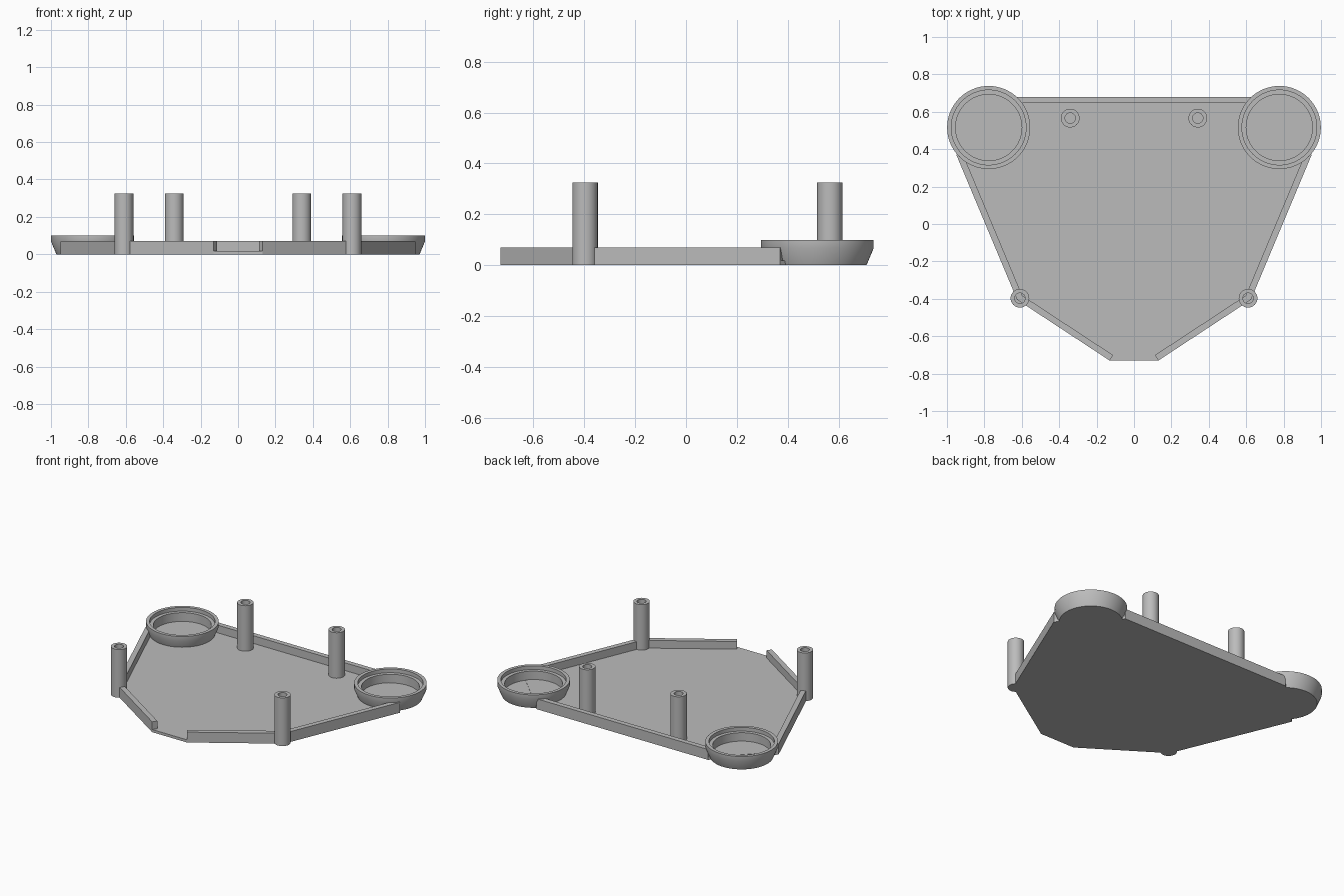
import bpy, bmesh, math
from mathutils import Vector

cube = bpy.data.objects.get("Cube")
if cube:
    bpy.data.objects.remove(cube, do_unlink=True)

grey = bpy.data.materials.new("plain_grey")
grey.use_nodes = True
GREY = (0.5, 0.5, 0.5, 1)
grey.diffuse_color = GREY
grey.node_tree.nodes["Principled BSDF"].inputs["Base Color"].default_value = GREY

FLOOR, WALL_TOP, WALL = 0.018, 0.07, 0.034


def finish(bm, name, smooth=False):
    bmesh.ops.recalc_face_normals(bm, faces=bm.faces)
    mesh = bpy.data.meshes.new(name)
    bm.to_mesh(mesh)
    bm.free()
    obj = bpy.data.objects.new(name, mesh)
    bpy.context.collection.objects.link(obj)
    mesh.materials.append(grey)
    if smooth:
        bpy.ops.object.select_all(action='DESELECT')
        obj.select_set(True)
        bpy.context.view_layer.objects.active = obj
        bpy.ops.object.shade_smooth_by_angle(angle=math.radians(30))
    return obj


def prism(name, outline, z0, z1):
    bm = bmesh.new()
    face = bm.faces.new([bm.verts.new((x, y, z0)) for x, y in outline])
    ext = bmesh.ops.extrude_face_region(bm, geom=[face], use_keep_orig=True)
    top = [v for v in ext["geom"] if isinstance(v, bmesh.types.BMVert)]
    bmesh.ops.translate(bm, verts=top, vec=(0, 0, z1 - z0))
    return finish(bm, name)


def lathe(name, profile, x, y, steps):
    bm = bmesh.new()
    verts = [bm.verts.new((r, 0, z)) for r, z in profile]
    edges = [bm.edges.new(pair) for pair in zip(verts, verts[1:])]
    bmesh.ops.spin(bm, geom=verts + edges, cent=(0, 0, 0), axis=(0, 0, 1),
                   angle=math.tau, steps=steps)
    bmesh.ops.remove_doubles(bm, verts=bm.verts, dist=0.0001)
    bmesh.ops.translate(bm, verts=bm.verts, vec=(x, y, 0))
    return finish(bm, name, True)


def wall(name, a, b):
    # Straight rim wall, thickened towards the middle of the plate
    a, b = Vector(a), Vector(b)
    d = (b - a).normalized()
    n = Vector((-d.y, d.x))
    if n.dot(a + b) > 0:
        n = -n
    n *= WALL
    return prism(name, [a, b, b + n, a + n], 0, WALL_TOP)


# Base plate, half outline mirrored
half = [(0.13, -0.73), (0.625, -0.405), (0.95, 0.37), (0.64, 0.68)]
prism("base_plate", half + [(-x, y) for x, y in reversed(half)], 0, FLOOR)

# Raised rim, open at the front
wall("back_wall", half[3], (-half[3][0], half[3][1]))

cup = [(0, 0), (0.194, 0), (0.222, 0.067), (0.222, 0.1), (0.2, 0.1), (0.2, 0.075),
       (0.177, 0.075), (0.177, 0.016), (0, 0.016)]
post = [(0, 0), (0.05, 0), (0.05, 0.325), (0.028, 0.325), (0.028, 0.02), (0, 0.02)]

for side, s in (("left", 1), ("right", -1)):
    pts = [(s * x, y) for x, y in half]
    wall(side + "_front_wall", pts[0], pts[1])
    wall(side + "_side_wall", pts[1], pts[2])
    # Stepped round cups at the back corners
    lathe(side + "_corner_cup", cup, s * 0.777, 0.516, 64)
    # Hollow standoffs
    lathe(side + "_front_post", post, s * 0.61, -0.397, 32)
    lathe(side + "_back_post", post, s * 0.341, 0.566, 32)
